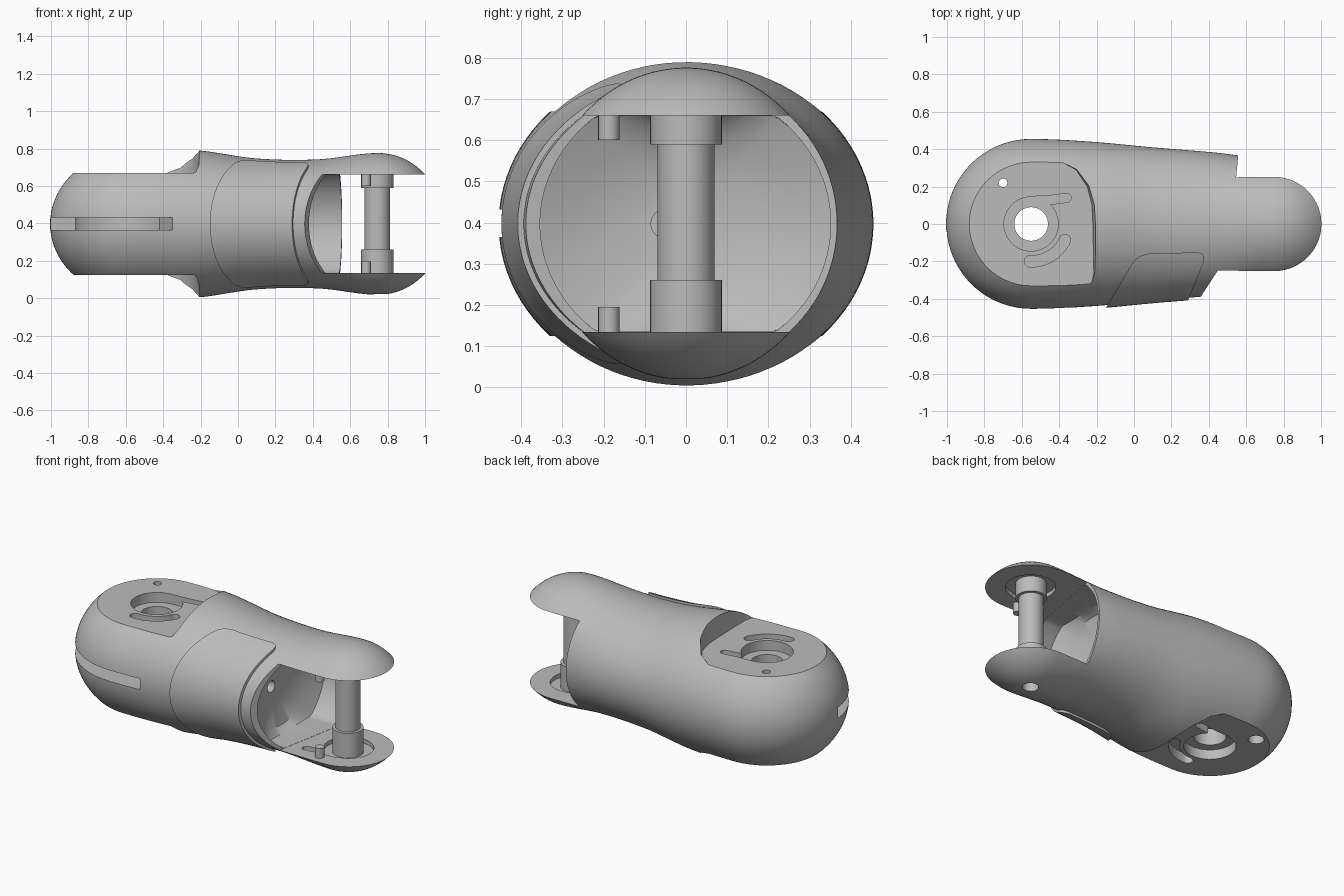
import bpy, bmesh, math
from mathutils import Vector

if "Cube" in bpy.data.objects:
    bpy.data.objects.remove(bpy.data.objects["Cube"])

MID = 0.397          # height of the long axis
HUB = -0.55          # x of the hub bore
PIN = 0.75           # x of the hinge pin
HALF_GAP = 0.263     # half height between the fork plates

grey = bpy.data.materials.new("satin grey")
grey.use_nodes = True
grey.diffuse_color = (0.5, 0.5, 0.5, 1)
grey.node_tree.nodes["Principled BSDF"].inputs["Base Color"].default_value = (0.5, 0.5, 0.5, 1)


def make(name, bm):
    bmesh.ops.recalc_face_normals(bm, faces=bm.faces)
    mesh = bpy.data.meshes.new(name)
    bm.to_mesh(mesh)
    bm.free()
    mesh.materials.append(grey)
    ob = bpy.data.objects.new(name, mesh)
    bpy.context.collection.objects.link(ob)
    return ob


def loft(name, rings):
    """Skin a list of equal-length point rings and cap both ends."""
    bm = bmesh.new()
    rows = [[bm.verts.new(p) for p in ring] for ring in rings]
    n = len(rows[0])
    for a, b in zip(rows, rows[1:]):
        for i in range(n):
            j = (i + 1) % n
            bm.faces.new((a[i], a[j], b[j], b[i]))
    bm.faces.new(rows[0])
    bm.faces.new(rows[-1])
    return make(name, bm)


def ellipse(x, w, h, n=96, limit=9):
    ring = []
    for i in range(n):
        t = 2 * math.pi * (i + 0.5) / n
        z = max(-limit, min(limit, h * math.sin(t)))
        ring.append((x, w * math.cos(t), MID + z))
    return ring


def prism(name, pts, z0, z1, grow=1.0):
    """Extrude a plan outline; grow flares the z1 end about the hub."""
    far = [(HUB + (x - HUB) * grow, y * grow, z1) for x, y in pts]
    return loft(name, [[(x, y, z0) for x, y in pts], far])


def disc(x, y, r, n=48):
    return [(x + r * math.cos(2 * math.pi * i / n), y + r * math.sin(2 * math.pi * i / n))
            for i in range(n)]


def arc(x, y, r, a0, a1, n=24):
    angles = [math.radians(a0 + (a1 - a0) * i / n) for i in range(n + 1)]
    return [(x + r * math.cos(a), y + r * math.sin(a)) for a in angles]


def band(path, r):
    """Outline of a path thickened by r, with round ends."""
    pts = [Vector(p) for p in path]
    left, right = [], []
    for i, p in enumerate(pts):
        d = (pts[min(i + 1, len(pts) - 1)] - pts[max(i - 1, 0)]).normalized()
        side = Vector((-d.y, d.x)) * r
        left.append(p + side)
        right.append(p - side)

    def cap(p, q):
        a = math.degrees(math.atan2(q.y - p.y, q.x - p.x))
        return arc(p.x, p.y, r, a, a - 180, 10)[1:-1]
    return [tuple(p) for p in left] + cap(pts[-1], left[-1]) + \
        [tuple(p) for p in reversed(right)] + cap(pts[0], right[0])


def rounded(corners, r):
    """Polygon outline with each corner softened by a curve."""
    out = []
    pts = [Vector(c) for c in corners]
    for i, p in enumerate(pts):
        a, b = pts[i - 1], pts[(i + 1) % len(pts)]
        a = p + (a - p).normalized() * r
        b = p + (b - p).normalized() * r
        for k in range(9):
            t = k / 8
            out.append(tuple(a * (1 - t) ** 2 + p * 2 * t * (1 - t) + b * t * t))
    return out


def boolean(ob, cutter, mode="DIFFERENCE"):
    mod = ob.modifiers.new("cut", "BOOLEAN")
    mod.operation, mod.solver, mod.object = mode, "EXACT", cutter
    bpy.context.view_layer.objects.active = ob
    bpy.ops.object.modifier_apply(modifier=mod.name)
    bpy.data.objects.remove(cutter)


def spline(vals, t):
    v = [vals[1]] + vals + [vals[-2]]
    i = min(int(t), len(vals) - 2)
    f = t - i
    a, b, c, d = v[i:i + 4]
    return b + 0.5 * f * (c - a + f * (2 * a - 5 * b + 4 * c - d + f * (3 * (b - c) + d - a)))


WIDTHS = [0.455, 0.44, 0.41, 0.383, 0.35]
HEIGHTS = [0.396, 0.394, 0.35, 0.345, 0.379]


def section(x):
    t = (x - HUB) / (PIN - HUB) * 4
    return spline(WIDTHS, t), spline(HEIGHTS, t)


def shell(name, x0, x1, offset, n=40):
    rings = []
    for i in range(n + 1):
        x = x0 + (x1 - x0) * i / n
        w, h = section(x)
        rings.append(ellipse(x, w + offset, h + offset))
    return loft(name, rings)


# Body: waisted tube closed by a half ellipsoid at each end
rings = []
for i in range(1, 20):
    a = math.pi / 2 * i / 20
    rings.append(ellipse(HUB - WIDTHS[0] * math.cos(a), WIDTHS[0] * math.sin(a), HEIGHTS[0] * math.sin(a)))
for i in range(41):
    x = HUB + (PIN - HUB) * i / 40
    rings.append(ellipse(x, *section(x)))
for i in range(19, 0, -1):
    a = math.pi / 2 * i / 20
    rings.append(ellipse(PIN + WIDTHS[-1] * math.cos(a), WIDTHS[-1] * math.sin(a), HEIGHTS[-1] * math.sin(a)))
rings[0] = ellipse(HUB - WIDTHS[0], 0.02, 0.02)
body = loft("body", rings)

# Fork opening and hollow behind it
fork = [(0.33, -0.43), (0.46, -0.23), (0.545, 0.24), (0.57, 0.5), (1.3, 0.5), (1.3, -0.6), (0.23, -0.6)]
boolean(body, prism("fork_cut", fork, MID - HALF_GAP, MID + HALF_GAP))
hollow = [(0.26, 0.12, 0.12), (0.3, 0.26, 0.24), (0.34, 0.355, 0.33), (0.62, 0.35, 0.335)]
boolean(body, loft("hollow_cut", [ellipse(x, w, h, limit=HALF_GAP - 0.001) for x, w, h in hollow]))
boolean(body, loft("cable_hole", [[(x, y - 0.05, z + MID) for y, z in disc(0, 0, 0.035, 24)] for x in (0.1, 0.4)]))

# Hub faces: flat pockets, recesses and slots, mirrored above and below
pocket = arc(HUB, 0, 0.37, 90, 65, 6) + [(-0.31, 0.29), (-0.25, 0.2), (-0.225, 0.1), (-0.22, 0),
                                       (-0.215, -0.26), (-0.225, -0.31), (-0.26, -0.335)]
pocket += [(HUB, -0.37), (-0.8, -0.5), (-1.2, -0.5), (-1.2, 0.5), (-0.8, 0.5)]
tail = [(0, 0.123), (0.1, 0.128), (0.19, 0.14)]
for s in (1, -1):
    face = MID + s * 0.272
    boolean(body, prism("pocket_cut", pocket, face, MID + s * 0.5, 1.08))
    for outline in (disc(HUB, 0, 0.145), band([(HUB + x, y) for x, y in tail], 0.024),
                    band(arc(HUB, 0, 0.2, -92, -25), 0.03)):
        boolean(body, prism("hub_recess", outline, face - s * 0.06, face + s * 0.1))
    # shallow keyed seat around each pin collar
    seat = MID + s * HALF_GAP
    for outline in (disc(PIN, 0, 0.14), band([(PIN - x, -y) for x, y in tail], 0.024)):
        boolean(body, prism("pin_seat", outline, seat - s * 0.05, seat + s * 0.025))
boolean(body, prism("hub_bore", disc(HUB, 0, 0.09), -0.2, 1))
boolean(body, prism("stop_hole", disc(-0.7, 0.22, 0.023, 24), -0.2, 1))
boolean(body, prism("stop_counterbore", disc(-0.7, 0.22, 0.045, 24), -0.2, 0.25))
boolean(body, prism("screw_hole", disc(PIN, 0, 0.045, 24), -0.2, 0.12))

# Slot wrapping round the hub's front
slot = arc(HUB, 0, 0.32, -66, -175) + arc(HUB, 0, 0.6, -175, -66)
boolean(body, prism("hub_slot", slot, 0.365, 0.432))

# Raised wrap-around cover on the front
cover = shell("front_cover", -0.25, 0.5, 0.014)
outline = rounded([(-0.17, -0.48), (0.02, -0.155), (0.39, -0.15), (0.255, -0.48)], 0.07)
outline = [(x, y if y > -0.43 else -0.6) for x, y in outline]
boolean(cover, prism("cover_outline", rounded([(-0.24, -0.6), (0.02, -0.16), (0.395, -0.15), (0.21, -0.6)], 0.07),
                     -0.2, 1), "INTERSECT")
boolean(cover, shell("cover_inside", -0.3, 0.55, -0.008))

# Hinge pin: collars at both ends of a slimmer shaft
profile = [(0.087, 0.11), (0.087, 0.26), (0.069, 0.26), (0.069, 0.59), (0.087, 0.59), (0.087, 0.685)]
pin = loft("hinge_pin", [[(x, y, z) for x, y in disc(PIN - 0.005, 0, r)] for r, z in profile])
parts = [body, cover, pin]

# Stop pegs on the fork plates
for name, z0, z1 in (("lower_peg", 0.11, 0.195), ("upper_peg", 0.6, 0.69)):
    parts.append(prism(name, disc(0.685, -0.187, 0.026, 24), z0, z1))

for ob in parts:
    bpy.ops.object.select_all(action="DESELECT")
    ob.select_set(True)
    bpy.context.view_layer.objects.active = ob
    bpy.ops.object.shade_smooth_by_angle(angle=math.radians(32))
